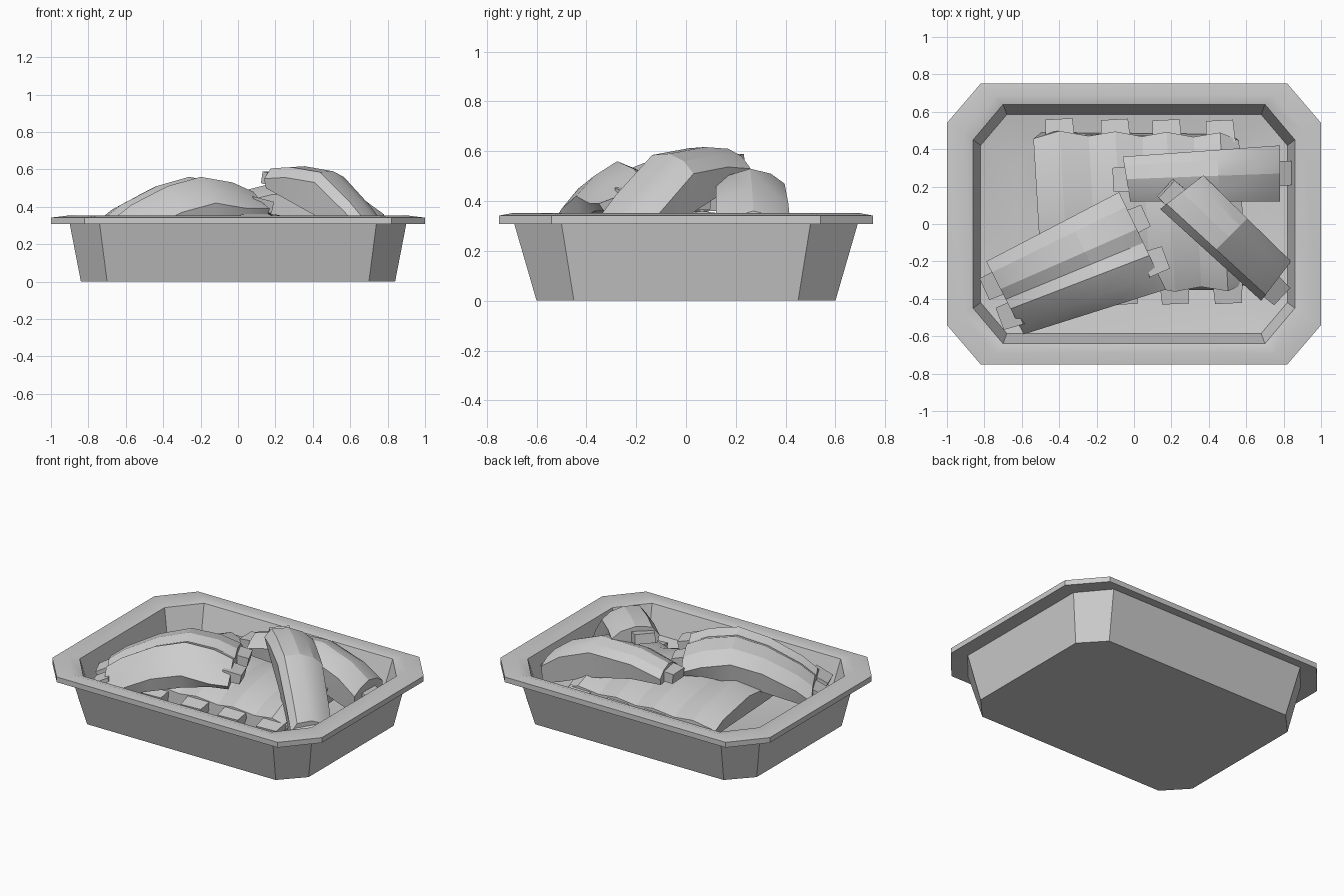
import bpy, bmesh, math
from mathutils import Vector

cube = bpy.data.objects.get("Cube")
if cube:
    bpy.data.objects.remove(cube, do_unlink=True)

GREY = (0.61, 0.61, 0.61, 1)
mat = bpy.data.materials.new("plain grey")
mat.use_nodes = True
mat.diffuse_color = GREY
mat.node_tree.nodes["Principled BSDF"].inputs["Base Color"].default_value = GREY


def finish(name, bm):
    bmesh.ops.recalc_face_normals(bm, faces=bm.faces)
    mesh = bpy.data.meshes.new(name)
    bm.to_mesh(mesh)
    bm.free()
    mesh.materials.append(mat)
    ob = bpy.data.objects.new(name, mesh)
    bpy.context.collection.objects.link(ob)
    bpy.ops.object.select_all(action='DESELECT')
    ob.select_set(True)
    bpy.context.view_layer.objects.active = ob
    bpy.ops.object.shade_smooth_by_angle(angle=math.radians(22))
    return ob


def loft(name, rings):
    """Skin a list of equal point rings and cap both ends."""
    bm = bmesh.new()
    rows = [[bm.verts.new(p) for p in ring] for ring in rings]
    n = len(rows[0])
    for a, b in zip(rows, rows[1:]):
        for i in range(n):
            j = (i + 1) % n
            bm.faces.new((a[i], a[j], b[j], b[i]))
    bm.faces.new(rows[0])
    bm.faces.new(rows[-1])
    return finish(name, bm)


def octagon(hx, hy, cx, cy, z):
    """Rectangle hx by hy whose straight edges end at cx and cy."""
    return [(hx, -cy, z), (hx, cy, z), (cx, hy, z), (-cx, hy, z),
            (-hx, cy, z), (-hx, -cy, z), (-cx, -hy, z), (cx, -hy, z)]


def bone(name, tip, direction, width, height):
    bm = bmesh.new()
    bmesh.ops.create_cube(bm, size=1)
    for v in bm.verts:
        taper = 0.9 if v.co.y > 0 else 1
        v.co = Vector((v.co.x * width * taper, v.co.y * 0.12, v.co.z * height * taper))
    ob = finish(name, bm)
    ob.rotation_euler = direction.to_track_quat('Y', 'Z').to_euler()
    ob.location = tip + direction.normalized() * 0.01


def rib_slab(name, corners, stations, cross, bones, width=0.14, scallop=0):
    """corners: start v0, start v1, end v0, end v1 in plan.
    stations: (u, top z, bottom z) along the ribs; cross: (v, top offset) across."""
    s0, s1, e0, e1 = [Vector(c) for c in corners]

    def at(u, v, z):
        p = s0.lerp(s1, v).lerp(e0.lerp(e1, v), u)
        return Vector((p.x, p.y, z))

    rings = []
    for u, top, bottom in stations:
        push = scallop * (2 * u - 1) if u in (0, 1) else 0
        ring = [at(u + push * dz, v, max(top + dz, bottom + 0.03)) for v, dz in cross]
        rings.append(ring + [at(u, 0.96, bottom), at(u, 0.04, bottom)])
    loft(name, rings)

    # bone ends stick out of both cut sides
    for end, nxt, label in ((0, 1, "start"), (-1, -2, "end")):
        for i, v in enumerate(bones):
            a, b = [at(st[0], v, st[1] * 0.5 + st[2] * 0.5 - 0.01)
                    for st in (stations[end], stations[nxt])]
            bone(f"{name}_bone_{label}_{i + 1}", a, a - b, width, 0.07)


# Tray: outside wall, rim, inside wall and dished floor
loft("tray", [octagon(*r) for r in (
    (0.84, 0.60, 0.70, 0.45, 0),
    (0.90, 0.69, 0.74, 0.50, 0.31),
    (1.00, 0.75, 0.82, 0.54, 0.307),
    (1.00, 0.75, 0.82, 0.54, 0.342),
    (0.91, 0.69, 0.75, 0.49, 0.353),
    (0.86, 0.64, 0.70, 0.45, 0.338),
    (0.82, 0.585, 0.68, 0.42, 0.17),
    (0.63, 0.43, 0.52, 0.30, 0.13))])

# Wide slab lying on the floor at the back
rib_slab("floor_rib_slab",
         [(-0.49, -0.36), (0.60, -0.35), (-0.54, 0.49), (0.56, 0.48)],
         [(0, 0.26, 0.17), (0.15, 0.31, 0.16), (0.5, 0.35, 0.16), (0.85, 0.31, 0.16), (1, 0.27, 0.17)],
         [(0, -0.04), (0.13, 0.01), (0.27, -0.02), (0.4, 0.01), (0.53, -0.02),
          (0.65, 0.01), (0.78, -0.02), (0.91, 0.01), (1, -0.04)],
         [0.13, 0.4, 0.65, 0.91], width=0.16, scallop=1)

# Arched double slab at the front right
rib_slab("front_rib_slab",
         [(-0.59, -0.59), (-0.79, -0.20), (0.17, -0.35), (-0.08, 0.17)],
         [(0, 0.34, 0.20), (0.12, 0.41, 0.22), (0.38, 0.51, 0.28),
          (0.62, 0.56, 0.33), (0.85, 0.53, 0.36), (1, 0.48, 0.36)],
         [(0, -0.14), (0.15, -0.06), (0.35, 0), (0.48, -0.025), (0.62, 0), (0.85, -0.025), (1, -0.10)],
         [0.28, 0.70])

# Single rib piece at the back left
rib_slab("back_rib_piece",
         [(-0.02, 0.12), (-0.06, 0.36), (0.78, 0.12), (0.78, 0.42)],
         [(0, 0.47, 0.37), (0.25, 0.52, 0.36), (0.6, 0.53, 0.30), (0.85, 0.45, 0.22), (1, 0.36, 0.18)],
         [(0, -0.055), (0.2, -0.025), (0.5, 0), (0.8, -0.02), (1, -0.06)],
         [0.5])

# Single rib piece leaning across the others
rib_slab("leaning_rib_piece",
         [(0.68, -0.41), (0.84, -0.20), (0.14, 0.08), (0.37, 0.26)],
         [(0, 0.30, 0.18), (0.2, 0.43, 0.20), (0.5, 0.59, 0.35), (0.8, 0.617, 0.44), (1, 0.61, 0.50)],
         [(0, -0.06), (0.15, -0.005), (0.5, 0), (0.8, -0.03), (1, -0.08)],
         [0.35])
